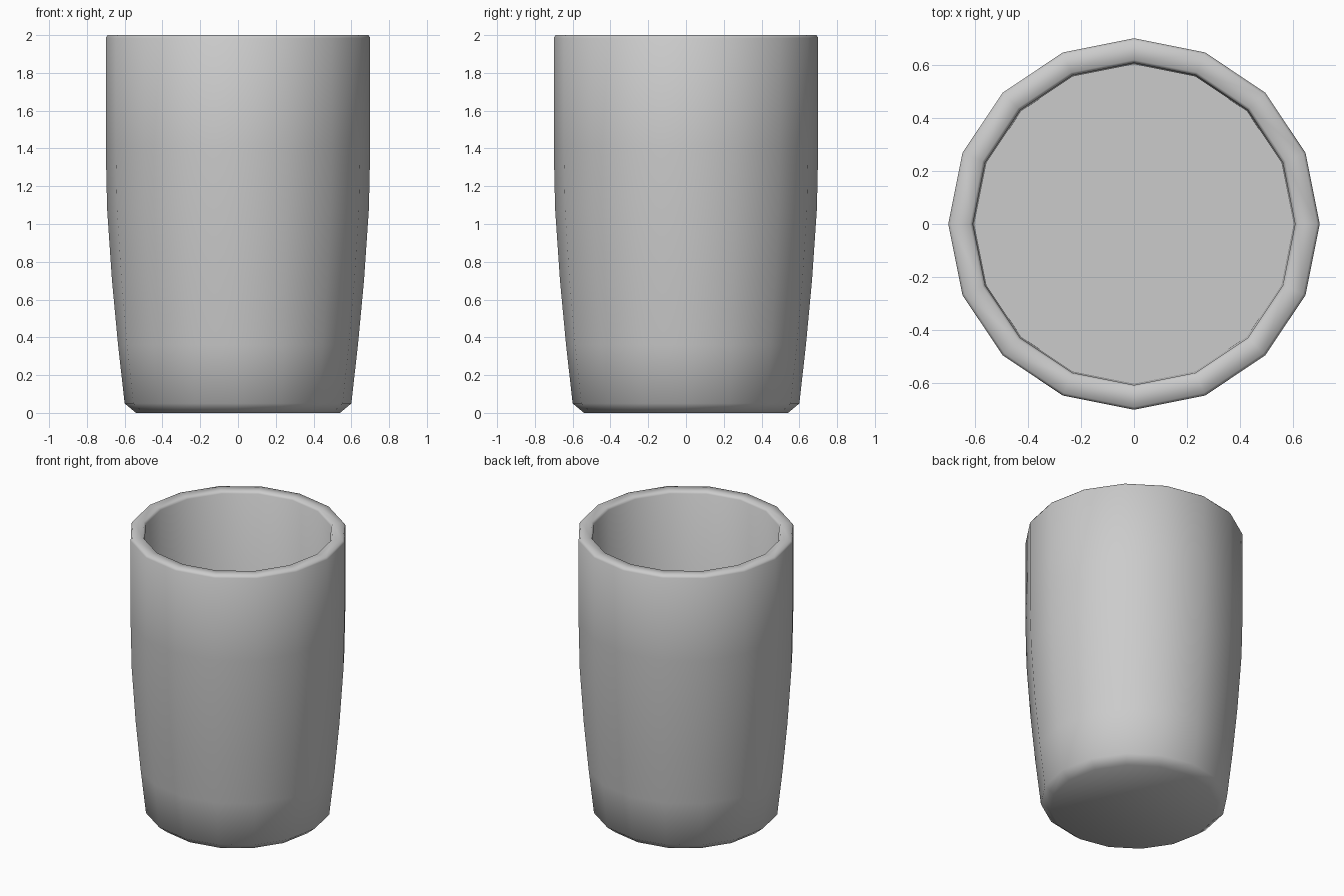
import bpy, bmesh, math

cube = bpy.data.objects.get("Cube")
if cube:
    bpy.data.objects.remove(cube, do_unlink=True)

SIDES = 16

# Plain grey clay
clay = bpy.data.materials.new("grey_clay")
clay.use_nodes = True
grey = (0.6, 0.6, 0.6, 1)
clay.diffuse_color = grey
bsdf = clay.node_tree.nodes["Principled BSDF"]
bsdf.inputs["Base Color"].default_value = grey
bsdf.inputs["Roughness"].default_value = 0.6

# Radius and height: foot, chamfer, bulging wall, rim, inner wall, inner floor
profile = [(0.54, 0), (0.60, 0.05), (0.635, 0.36), (0.667, 0.70),
           (0.693, 1.08), (0.70, 1.40), (0.70, 1.985), (0.69, 2.0),
           (0.618, 2.0), (0.607, 1.985), (0.602, 0.13)]


def lathe(name, points, sides):
    bm = bmesh.new()
    rings = []
    for r, z in points:
        angles = [2 * math.pi * i / sides for i in range(sides)]
        rings.append([bm.verts.new((r * math.cos(a), r * math.sin(a), z))
                      for a in angles])
    for low, high in zip(rings, rings[1:]):
        for i in range(sides):
            j = (i + 1) % sides
            bm.faces.new((low[i], low[j], high[j], high[i]))
    bm.faces.new(rings[0][::-1])   # underside
    bm.faces.new(rings[-1])        # inner floor
    mesh = bpy.data.meshes.new(name)
    bm.to_mesh(mesh)
    bm.free()
    obj = bpy.data.objects.new(name, mesh)
    bpy.context.collection.objects.link(obj)
    return obj


# Cup body
cup = lathe("cup", profile, SIDES)
cup.data.materials.append(clay)
bpy.ops.object.select_all(action='DESELECT')
cup.select_set(True)
bpy.context.view_layer.objects.active = cup
bpy.ops.object.shade_smooth_by_angle(angle=math.radians(60))
